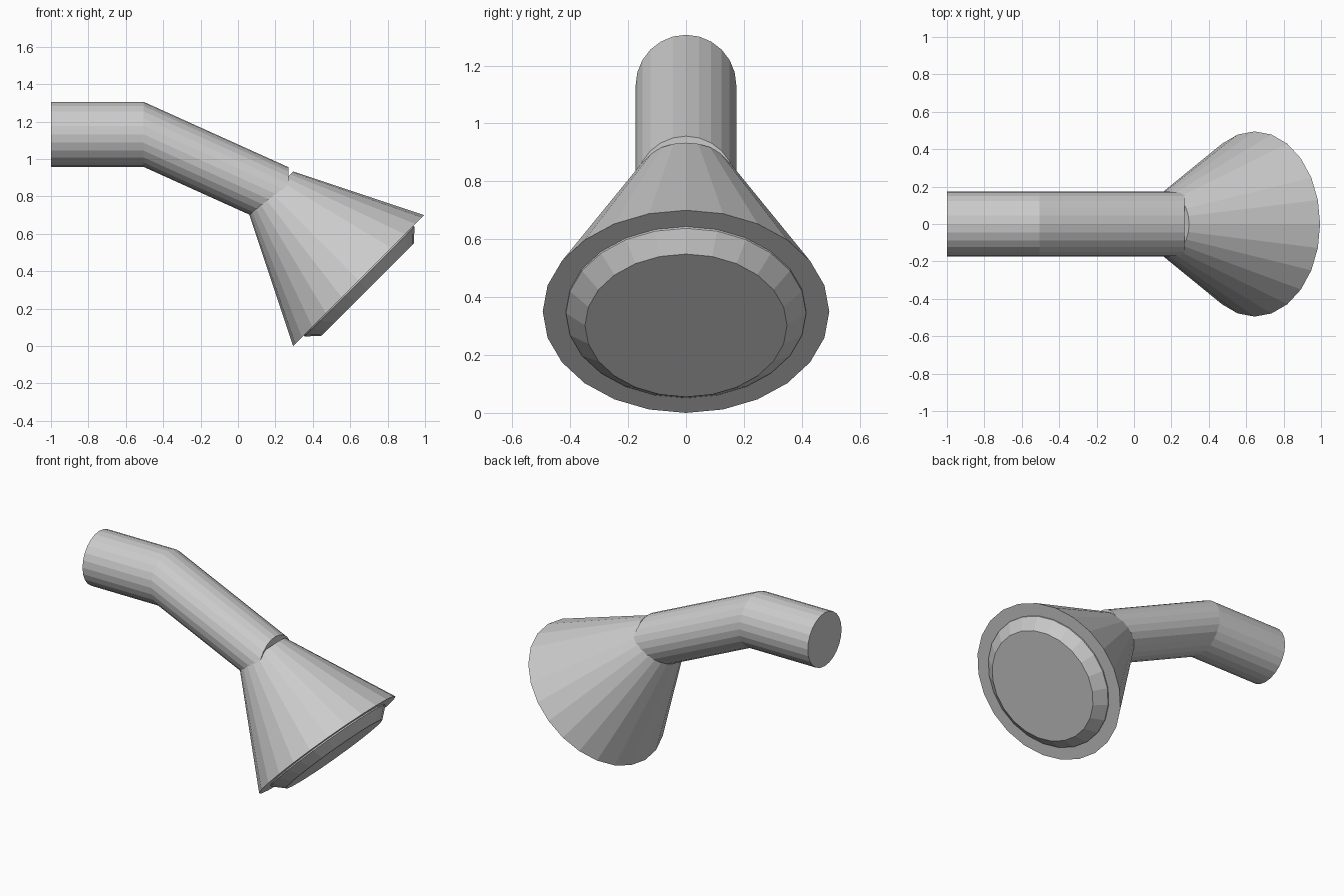
import bpy, bmesh, math
from mathutils import Vector

SIDES = 24

cube = bpy.data.objects.get("Cube")
if cube:
    bpy.data.objects.remove(cube, do_unlink=True)

# One plain grey for the whole fitting
grey = bpy.data.materials.new("grey metal")
grey.use_nodes = True
colour = (0.6, 0.6, 0.6, 1)
grey.diffuse_color = colour
grey.node_tree.nodes["Principled BSDF"].inputs["Base Color"].default_value = colour


def loft(name, axis, rings):
    """Capped flat-faced tube through (centre, radius) rings that all face along axis."""
    side = Vector((0, 1, 0))
    up = axis.cross(side)
    bm = bmesh.new()
    loops = []
    for centre, radius in rings:
        loop = []
        for i in range(SIDES):
            a = math.tau * i / SIDES
            offset = side * math.cos(a) + up * math.sin(a)
            loop.append(bm.verts.new(centre + offset * radius))
        loops.append(loop)
    for a, b in zip(loops, loops[1:]):
        for i in range(SIDES):
            j = (i + 1) % SIDES
            bm.faces.new((a[i], a[j], b[j], b[i]))
    bm.faces.new(loops[0])
    bm.faces.new(loops[-1])
    bmesh.ops.recalc_face_normals(bm, faces=bm.faces[:])
    mesh = bpy.data.meshes.new(name)
    bm.to_mesh(mesh)
    bm.free()
    mesh.materials.append(grey)
    obj = bpy.data.objects.new(name, mesh)
    bpy.context.collection.objects.link(obj)
    return obj


# Bent supply pipe, its rings all upright
pipe_r = 0.174
loft("pipe", Vector((1, 0, 0)), [
    (Vector((-1, 0, 1.132)), pipe_r),
    (Vector((-0.505, 0, 1.132)), pipe_r),
    (Vector((0.27, 0, 0.782)), pipe_r),
])

# Flared head, tilted halfway down
spray = Vector((1, 0, -1)).normalized()
mouth = Vector((0.645, 0, 0.35))
loft("flared_head", spray, [
    (mouth - spray * 0.66, 0.165),
    (mouth, 0.495),
])

# Raised face plate with a thin lip and a chamfered edge
loft("face_plate", spray, [
    (mouth - spray * 0.01, 0.415),
    (mouth + spray * 0.008, 0.415),
    (mouth + spray * 0.068, 0.349),
])
